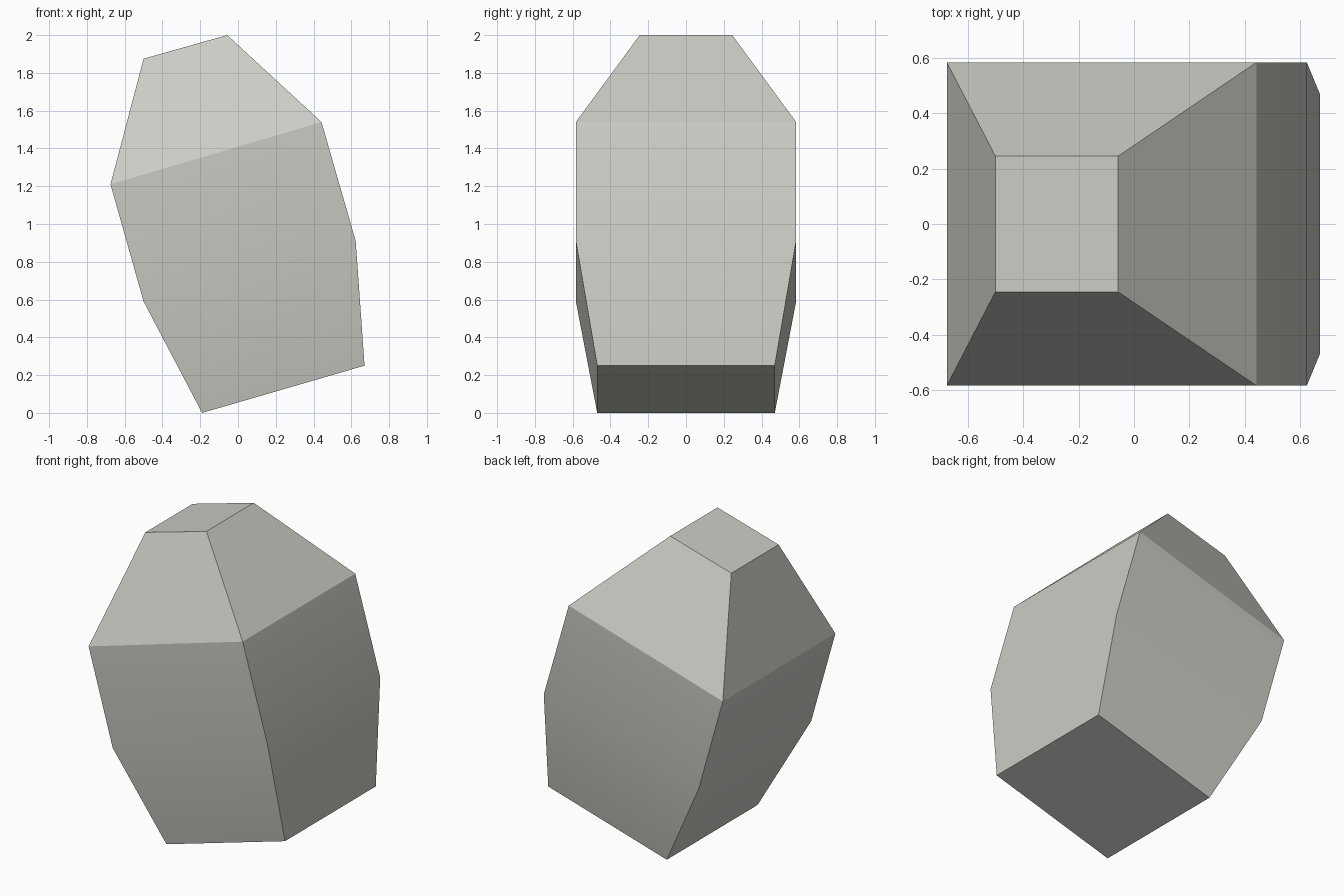
import bpy, bmesh

if "Cube" in bpy.data.objects:
    bpy.data.objects.remove(bpy.data.objects["Cube"])

# Tilted stone block: four square sections as (left x, left z, right x, right z, half depth)
SECTIONS = [
    (-0.19, 0.00, 0.67, 0.25, 0.47),
    (-0.50, 0.59, 0.623, 0.91, 0.583),
    (-0.675, 1.21, 0.442, 1.54, 0.583),
    (-0.50, 1.875, -0.057, 2.00, 0.245),
]

stone = bpy.data.materials.new("pale_grey_stone")
stone.diffuse_color = (0.59, 0.60, 0.55, 1.0)
stone.use_nodes = True
stone.node_tree.nodes["Principled BSDF"].inputs["Base Color"].default_value = stone.diffuse_color

bm = bmesh.new()
rings = [[bm.verts.new(p) for p in ((lx, -d, lz), (rx, -d, rz), (rx, d, rz), (lx, d, lz))]
         for lx, lz, rx, rz, d in SECTIONS]

# End caps and side walls
bm.faces.new(rings[0][::-1])
bm.faces.new(rings[-1])
for low, high in zip(rings, rings[1:]):
    for i in range(4):
        j = (i + 1) % 4
        bm.faces.new((low[i], low[j], high[j], high[i]))
bmesh.ops.recalc_face_normals(bm, faces=bm.faces[:])

# Smooth only across the waist, every other edge stays crisp
waist = set(rings[1])
for f in bm.faces:
    f.smooth = True
for e in bm.edges:
    e.smooth = all(v in waist for v in e.verts)

mesh = bpy.data.meshes.new("stone_block")
bm.to_mesh(mesh)
bm.free()
mesh.materials.append(stone)
block = bpy.data.objects.new("stone_block", mesh)
bpy.context.collection.objects.link(block)
